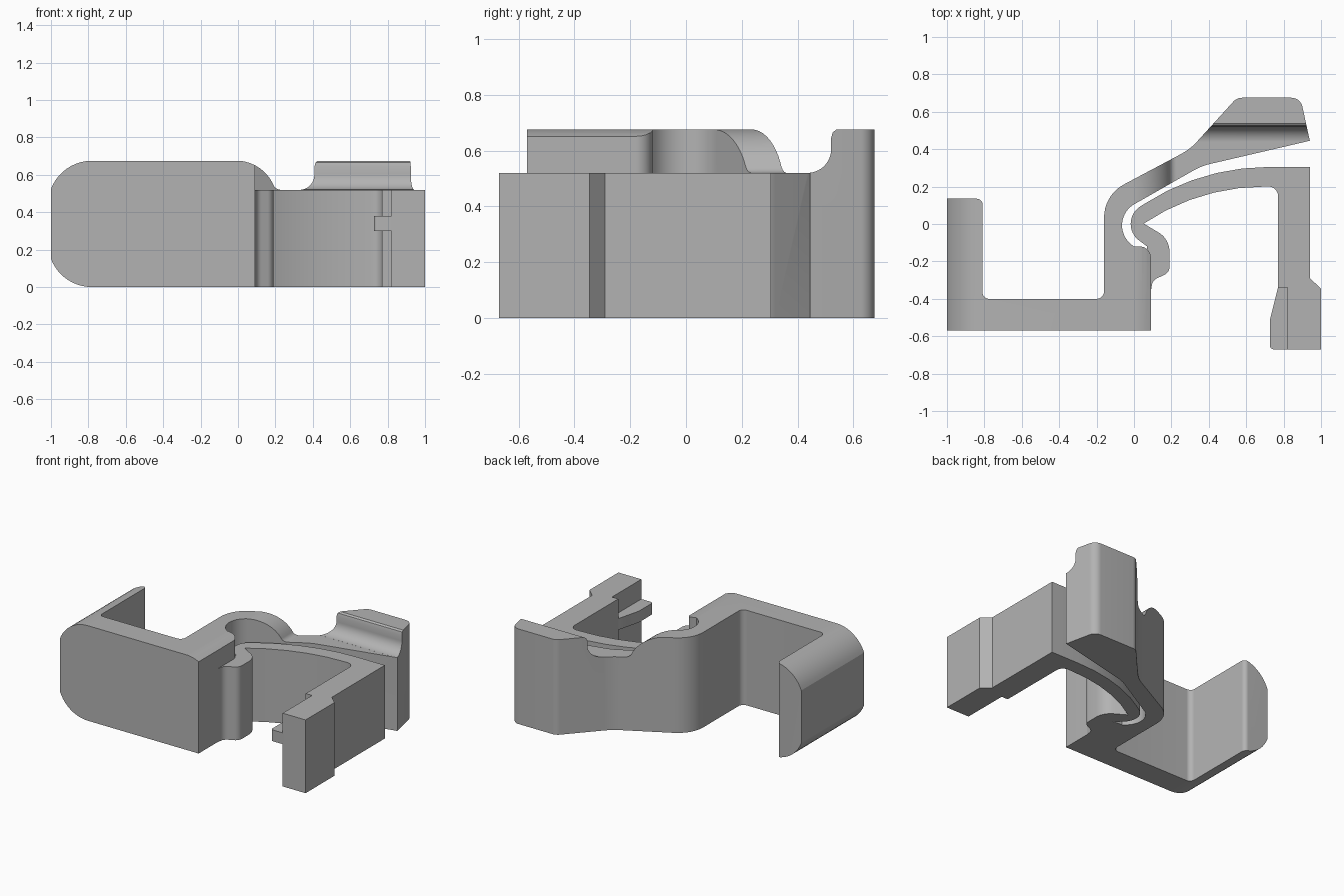
import bpy, bmesh, math
from mathutils import Vector

if "Cube" in bpy.data.objects:
    bpy.data.objects.remove(bpy.data.objects["Cube"], do_unlink=True)

HEIGHT, LOW = 0.675, 0.52

grey = bpy.data.materials.new("plain grey")
grey.use_nodes = True
grey.diffuse_color = (0.45, 0.45, 0.45, 1)
grey.node_tree.nodes["Principled BSDF"].inputs["Base Color"].default_value = grey.diffuse_color


def rounded(corners, step=math.radians(7)):
    """Outline with each (x, y, radius) corner replaced by an arc."""
    out = []
    for i, c in enumerate(corners):
        p = Vector(c[:2])
        radius = c[2] if len(c) > 2 else 0
        if not radius:
            out.append(p)
            continue
        a = (Vector(corners[i - 1][:2]) - p).normalized()
        b = (Vector(corners[(i + 1) % len(corners)][:2]) - p).normalized()
        half = a.angle(b) / 2
        centre = p + (a + b).normalized() * radius / math.sin(half)
        start = p + a * radius / math.tan(half) - centre
        turn = math.pi - 2 * half
        if a.x * b.y - a.y * b.x > 0:
            turn = -turn
        n = max(3, math.ceil(abs(turn) / step))
        for k in range(n + 1):
            t = turn * k / n
            out.append(centre + Vector((start.x * math.cos(t) - start.y * math.sin(t),
                                        start.x * math.sin(t) + start.y * math.cos(t))))
    return out


def prism(name, corners, axis, lo, hi):
    """Extrude a rounded outline along one axis."""
    place = {"x": lambda p, t: (t, p.x, p.y),
             "y": lambda p, t: (p.x, t, p.y),
             "z": lambda p, t: (p.x, p.y, t)}[axis]
    outline = rounded(corners)
    bm = bmesh.new()
    ends = [[bm.verts.new(place(p, t)) for p in outline] for t in (lo, hi)]
    for ring in ends:
        bm.faces.new(ring)
    for i in range(len(outline)):
        bm.faces.new((ends[0][i - 1], ends[0][i], ends[1][i], ends[1][i - 1]))
    bmesh.ops.recalc_face_normals(bm, faces=bm.faces)
    mesh = bpy.data.meshes.new(name)
    bm.to_mesh(mesh)
    bm.free()
    mesh.materials.append(grey)
    obj = bpy.data.objects.new(name, mesh)
    bpy.context.collection.objects.link(obj)
    return obj


def activate(obj):
    bpy.ops.object.select_all(action="DESELECT")
    obj.select_set(True)
    bpy.context.view_layer.objects.active = obj


def carve(obj, cutter, operation):
    cutter.hide_render = True
    mod = obj.modifiers.new("carve", "BOOLEAN")
    mod.operation, mod.object, mod.solver = operation, cutter, "EXACT"
    activate(obj)
    bpy.ops.object.modifier_apply(modifier=mod.name)
    bpy.data.objects.remove(cutter, do_unlink=True)


# Tall body: U-shaped channel, curved neck and thumb tab
body = prism("clip_body", [
    (-1, -0.57), (-1, 0.135), (-0.81, 0.135, 0.03), (-0.81, -0.4, 0.035),
    (-0.16, -0.4, 0.04), (-0.16, 0.155, 0.2), (0.3, 0.4, 0.3),
    (0.55, 0.675, 0.06), (0.89, 0.675, 0.06), (0.94, 0.445), (0.36, 0.31, 0.3),
    (-0.17, 0.008, 0.13), (0.0, -0.12), (0.09, -0.12, 0.06), (0.09, -0.57)],
    "z", 0, HEIGHT)

# Rounded upper and lower edges at the left end
carve(body, prism("end_rounding", [
    (-1.01, 0.15), (-1.01, 0.525), (-1, 0.525), (-0.945, HEIGHT, 0.234),
    (1.1, HEIGHT), (1.1, 0), (-0.945, 0, 0.234), (-1, 0.15)],
    "y", -1, 1), "INTERSECT")

# Sloped dip beside the neck
carve(body, prism("dip_cutter", [
    (-0.02, 0.8), (-0.02, HEIGHT + 0.001), (0.14, HEIGHT, 0.22),
    (0.2, LOW, 0.04), (1.1, LOW), (1.1, 0.8)], "y", -1, 0.44), "DIFFERENCE")

# Hollow in front of the thumb tab
carve(body, prism("thumb_cutter", [
    (0.3, LOW), (0.52, LOW, 0.085), (0.52, 0.645), (0.526, 0.666),
    (0.54, HEIGHT + 0.001), (0.54, 0.8), (0.3, 0.8)], "x", 0.26, 1.1), "DIFFERENCE")

# Spring arm: hooked root, long bow and straight leg
arm = prism("spring_arm", [
    (0.94, 0.305), (0.36, 0.305, 1.22), (-0.1, 0.007, 0.11), (0.07, -0.12),
    (0.07, -0.36), (0.09, -0.36), (0.1, -0.3, 0.05), (0.19, -0.26, 0.05),
    (0.19, -0.08, 0.12), (0.052, 0.002), (0.345, 0.2, 1.15), (0.77, 0.2, 0.05),
    (0.77, -0.34), (0.82, -0.34), (0.82, -0.67), (1, -0.67), (1, -0.345),
    (0.94, -0.29)], "z", 0, LOW)

# Small catch on the inside of the leg
catch = prism("leg_catch", [
    (0.83, -0.34), (0.77, -0.34), (0.727, -0.51), (0.727, -0.67, 0.02),
    (0.83, -0.67)], "z", 0.3, 0.38)

for part in (body, arm, catch):
    activate(part)
    bpy.ops.object.shade_smooth_by_angle(angle=math.radians(20))
